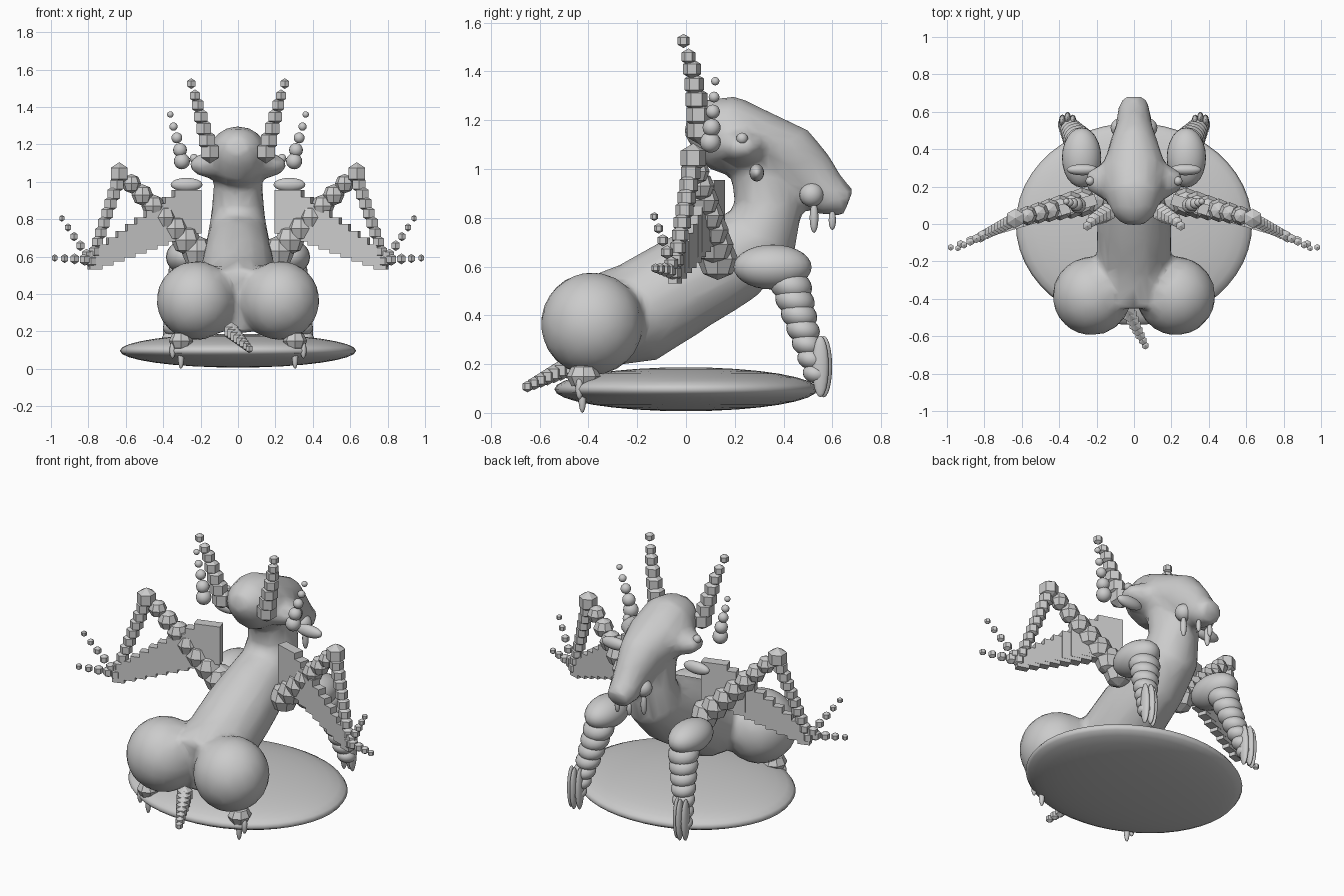
import bpy, bmesh, math
from mathutils import Vector, Matrix

if "Cube" in bpy.data.objects:
    bpy.data.objects.remove(bpy.data.objects["Cube"], do_unlink=True)

grey = bpy.data.materials.new("stone_grey")
grey.use_nodes = True
grey.diffuse_color = (0.6, 0.6, 0.6, 1)
grey.node_tree.nodes["Principled BSDF"].inputs["Base Color"].default_value = (0.6, 0.6, 0.6, 1)


def finish(bm, name, smooth):
    bmesh.ops.recalc_face_normals(bm, faces=bm.faces)
    for f in bm.faces:
        f.smooth = smooth
    me = bpy.data.meshes.new(name)
    bm.to_mesh(me)
    bm.free()
    me.materials.append(grey)
    ob = bpy.data.objects.new(name, me)
    bpy.context.collection.objects.link(ob)
    return ob


def ball(bm, c, r, seg=20, rings=12, rot=0):
    r = Vector((r, r, r)) if isinstance(r, (int, float)) else Vector(r)
    m = Matrix.Translation(c) @ Matrix.Rotation(rot, 4, 'X') @ Matrix.Diagonal((*r, 1))
    bmesh.ops.create_uvsphere(bm, u_segments=seg, v_segments=rings, radius=1, matrix=m)


def loft(bm, rings, n=16):
    """Tube through (y, z, half width, half height) rings, square to the path."""
    pts = [Vector((0, y, z)) for y, z, _, _ in rings]
    loops = []
    for i, (p, (_, _, rx, rh)) in enumerate(zip(pts, rings)):
        t = (pts[min(i + 1, len(pts) - 1)] - pts[max(i - 1, 0)]).normalized()
        up = Vector((1, 0, 0)).cross(t)
        angles = [math.tau * k / n for k in range(n)]
        loops.append([bm.verts.new(p + Vector((rx * math.cos(a), 0, 0)) + up * rh * math.sin(a))
                      for a in angles])
    for a, b in zip(loops, loops[1:]):
        for k in range(n):
            bm.faces.new((a[k], a[(k + 1) % n], b[(k + 1) % n], b[k]))
    bm.faces.new(loops[0])
    bm.faces.new(loops[-1])


def chain(bm, a, b, r0, r1, count, seg=6, rings=3):
    """Tapering row of balls from a to b."""
    a, b = Vector(a), Vector(b)
    for i in range(count):
        t = i / (count - 1)
        ball(bm, a.lerp(b, t), r0 + (r1 - r0) * t, seg, rings)


def pair(bm, name, smooth):
    """Right and left copies of a part built on +x."""
    for side, sign in (("left", 1), ("right", -1)):
        copy = bm.copy()
        bmesh.ops.scale(copy, vec=(sign, 1, 1), verts=copy.verts)
        finish(copy, f"{side}_{name}", smooth)
    bm.free()


# Oval base
bm = bmesh.new()
ball(bm, (0, 0, .097), (.632, .54, .09), 48, 16)
finish(bm, "base", True)

# Body: torso, neck, head, brow and haunches fused together
bm = bmesh.new()
loft(bm, [(-.42, .36, .2, .18), (-.2, .41, .2, .21), (0, .53, .2, .2), (.18, .63, .18, .19),
          (.31, .73, .16, .16), (.34, .86, .14, .14), (.31, 1.0, .13, .13), (.28, 1.1, .13, .12)])
loft(bm, [(0, 1.19, .06, .05), (.06, 1.18, .12, .11), (.15, 1.15, .16, .16),
          (.3, 1.09, .17, .15), (.43, 1.04, .13, .14), (.51, .96, .1, .12),
          (.59, .89, .09, .09), (.665, .86, .07, .06)])
ball(bm, (0, .23, 1.09), (.28, .13, .09), 10, 6)
for s in (-1, 1):
    ball(bm, (s * .225, -.385, .365), .212)
body = finish(bm, "body", True)
mod = body.modifiers.new("fuse", 'REMESH')
mod.mode, mod.voxel_size, mod.use_smooth_shade = 'VOXEL', .02, True
mod = body.modifiers.new("soften", 'SMOOTH')
mod.factor, mod.iterations = .5, 5
mod = body.modifiers.new("facet", 'DECIMATE')
mod.ratio = .12

# Horns of stacked blocks
bm = bmesh.new()
chain(bm, (.15, .06, 1.16), (.215, .025, 1.41), .062, .042, 5)
chain(bm, (.23, .01, 1.46), (.25, -.01, 1.525), .034, .029, 2)
pair(bm, "horn", False)

# Beaded side spikes
bm = bmesh.new()
for x, y, z, r in ((.3, .1, 1.11, .043), (.31, .105, 1.17, .037), (.327, .11, 1.235, .029),
                   (.345, .115, 1.295, .022), (.362, .12, 1.36, .017)):
    ball(bm, (x, y, z), r, 16, 10)
pair(bm, "side_spike", True)

# Ears, eyes, nostrils and tusks
bm = bmesh.new()
ball(bm, (.275, .29, .985), (.085, .03, .036))
pair(bm, "ear", True)
bm = bmesh.new()
ball(bm, (.235, .23, 1.125), .024, 14, 8)
pair(bm, "eye", True)
bm = bmesh.new()
ball(bm, (.075, .515, .895), .05)
pair(bm, "nostril", True)
bm = bmesh.new()
ball(bm, (.085, .525, .8), (.018, .018, .062), 12, 10)
ball(bm, (.04, .6, .79), (.015, .015, .04), 12, 10)
pair(bm, "tusk", True)

# Wing bones: arm, forearm and two fingers
bm = bmesh.new()
chain(bm, (.22, .13, .63), (.57, .045, .99), .085, .052, 7, 8, 4)
ball(bm, (.635, .03, 1.045), .06, 6, 3)
chain(bm, (.648, .02, .985), (.785, -.05, .575), .046, .036, 9)
chain(bm, (.82, -.07, .585), (.98, -.125, .593), .034, .02, 4)
chain(bm, (.81, -.06, .61), (.942, -.13, .805), .032, .018, 5)
pair(bm, "wing_bones", False)

# Wing membrane of overlapping plates
bm = bmesh.new()
count = 10
for i in range(count):
    t = i / (count - 1)
    size = (.15 - .08 * t, .06 - .02 * t, .23 - .13 * t)
    place = Matrix.Translation((.275 + .49 * t, .11 - .155 * t, .84 - .26 * t))
    turn = Matrix.Rotation(-.3, 4, 'Z')
    bmesh.ops.create_cube(bm, size=1, matrix=place @ turn @ Matrix.Diagonal((*size, 1)))
pair(bm, "wing_membrane", False)

# Front legs: thigh, beaded shin and long toes
bm = bmesh.new()
ball(bm, (.28, .355, .598), (.105, .16, .092), 24, 14)
for i in range(7):
    t = i / 6
    r = .088 - .036 * t
    ball(bm, (.285 + .07 * t, .43 + .1 * t, .52 - .36 * t), (r, r, r * .75), 20, 12, -.25)
for k in (-1, 0, 1):
    ball(bm, (.355 + .028 * k, .565 - .014 * abs(k), .19), (.018, .034, .126), 14, 12)
pair(bm, "front_leg", True)

# Back feet with claws
bm = bmesh.new()
ball(bm, (.305, -.42, .15), (.065, .07, .055), 8, 4)
ball(bm, (.305, -.43, .105), .042, 6, 3)
pair(bm, "back_foot", False)
bm = bmesh.new()
for k, z in ((-1, .1), (0, .062), (1, .1)):
    ball(bm, (.305 + .045 * k, -.425 - .012 * k, z), (.016, .016, .062 if k == 0 else .045), 12, 8)
pair(bm, "back_claws", True)

# Tail
bm = bmesh.new()
chain(bm, (-.035, -.46, .2), (.06, -.65, .108), .05, .024, 8)
finish(bm, "tail", False)
